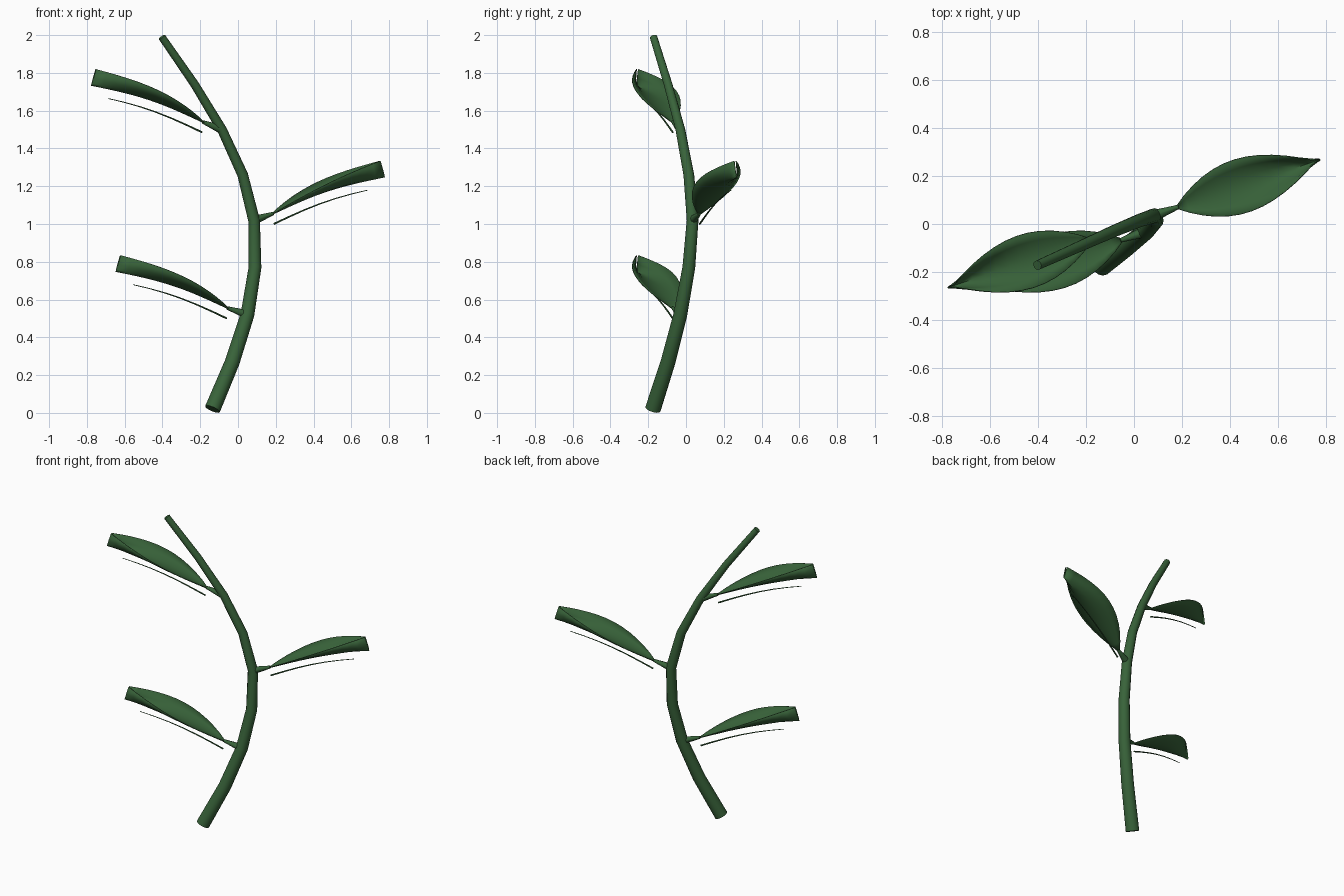
import bpy, math
from mathutils import Vector

cube = bpy.data.objects.get("Cube")
if cube:
    bpy.data.objects.remove(cube, do_unlink=True)

green = bpy.data.materials.new("leaf_green")
green.use_nodes = True
color = (0.04, 0.125, 0.042, 1)
green.diffuse_color = color
green.node_tree.nodes["Principled BSDF"].inputs["Base Color"].default_value = color


def add_object(name, verts, faces, angle):
    mesh = bpy.data.meshes.new(name)
    mesh.from_pydata(verts, [], faces)
    mesh.materials.append(green)
    obj = bpy.data.objects.new(name, mesh)
    bpy.context.collection.objects.link(obj)
    bpy.ops.object.select_all(action='DESELECT')
    obj.select_set(True)
    bpy.context.view_layer.objects.active = obj
    bpy.ops.object.shade_smooth_by_angle(angle=math.radians(angle))
    return obj


def grid_faces(rows, cols, closed=False):
    """Quads joining consecutive rows of points."""
    return [(r * cols + c, r * cols + (c + 1) % cols,
             (r + 1) * cols + (c + 1) % cols, (r + 1) * cols + c)
            for r in range(rows - 1) for c in range(cols if closed else cols - 1)]


def tube(name, path, r_start, r_end, sides):
    """Tapered capped tube that follows a path."""
    path = [Vector(p) for p in path]
    last = len(path) - 1
    verts = []
    for i, p in enumerate(path):
        along = (path[min(i + 1, last)] - path[max(i - 1, 0)]).normalized()
        u = along.cross(Vector((0.0, 1.0, 0.0))).normalized()
        w = u.cross(along)
        radius = r_start + (r_end - r_start) * i / last
        for k in range(sides):
            a = -math.tau * k / sides
            verts.append(p + radius * (math.cos(a) * u + math.sin(a) * w))
    faces = grid_faces(len(path), sides, closed=True)
    faces.append(tuple(reversed(range(sides))))
    faces.append(tuple(range(last * sides, (last + 1) * sides)))
    return add_object(name, verts, faces, 50)


# Curved main stem
stem_path = [(-0.135, -0.175, 0.02), (-0.03, -0.095, 0.27), (0.05, -0.03, 0.52),
             (0.09, 0.015, 0.77), (0.085, 0.035, 1.02), (0.025, 0.015, 1.26),
             (-0.085, -0.03, 1.5), (-0.23, -0.095, 1.74), (-0.403, -0.172, 1.99)]
tube("stem", stem_path, 0.042, 0.02, 12)

LENGTH, WIDTH, CUP, ROWS, COLS = 0.665, 0.112, 0.088, 13, 7


def leaf(name, node, start, side):
    """Cupped blade with its stalk and the thin rib that hangs below it."""
    start = Vector(start)
    along = Vector((side * 0.6, side * 0.2, 0.2)).normalized()
    across = Vector((0, 0, 1)).cross(along).normalized()
    up = along.cross(across)

    def spine(t):
        return start + along * LENGTH * t + up * 0.025 * math.sin(math.pi * t)

    # Blade: the rims rise towards the tip and close into an upright edge
    verts = []
    for r in range(ROWS):
        t = r / (ROWS - 1)
        half = WIDTH * math.sin(math.pi * t ** 0.95) ** 0.9 if 0 < r < ROWS - 1 else 0.003
        for c in range(COLS):
            v = 1 - 2 * c / (COLS - 1)
            verts.append(spine(t) - across * half * v + up * CUP * t ** 0.8 * v * v)
    faces = [f[::-1] for f in grid_faces(ROWS, COLS)]
    blade = add_object(name + "_blade", verts, faces, 60)
    thick = blade.modifiers.new("thickness", 'SOLIDIFY')
    thick.thickness = 0.004

    # Stalk and rib
    tube(name + "_stalk", [node, spine(0.02)], 0.024, 0.009, 8)
    tube(name + "_rib", [spine(0.83 * i / 6) - up * 0.052 for i in range(7)], 0.005, 0.002, 6)


leaf("lower_leaf", stem_path[2], (-0.045, -0.065, 0.55), -1)
leaf("middle_leaf", stem_path[4], (0.175, 0.068, 1.05), 1)
leaf("upper_leaf", stem_path[6], (-0.175, -0.065, 1.535), -1)
